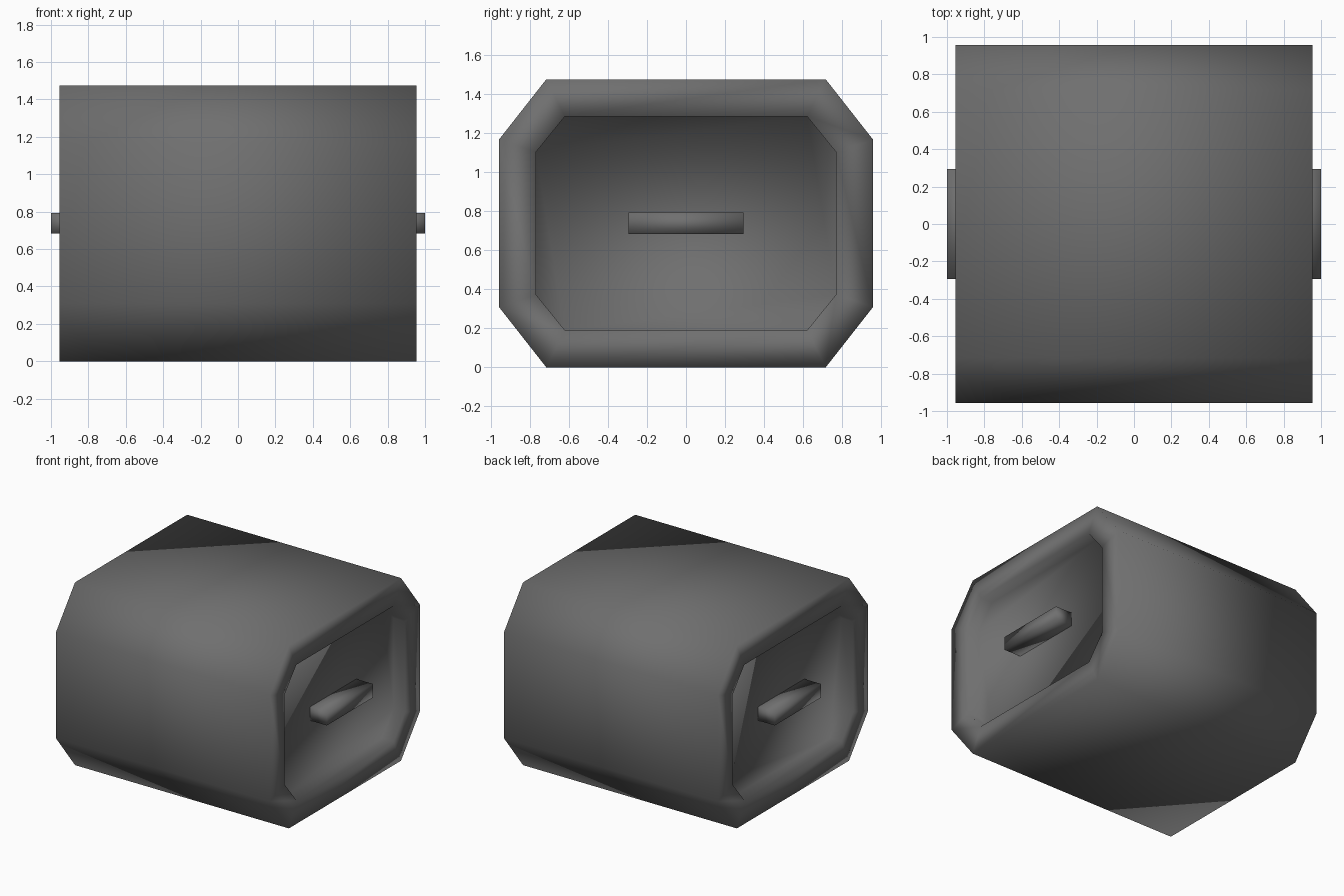
import bpy, bmesh

if "Cube" in bpy.data.objects:
    bpy.data.objects.remove(bpy.data.objects["Cube"])

grey = bpy.data.materials.new("dark_grey")
grey.diffuse_color = (0.16, 0.16, 0.16, 1)
grey.use_nodes = True
grey.node_tree.nodes["Principled BSDF"].inputs["Base Color"].default_value = grey.diffuse_color

ZC = 0.7375   # height of the long axis
END = 0.955   # rim position along x
FLOOR = 0.85  # recess floor position along x


def octagon(bm, x, hy, hz, cy, cz):
    """Ring of eight points with cut corners, facing along x."""
    pts = [(cy, -hz), (hy, -cz), (hy, cz), (cy, hz),
           (-cy, hz), (-hy, cz), (-hy, -cz), (-cy, -hz)]
    return [bm.verts.new((x, y, ZC + z)) for y, z in pts]


def finish(bm, name):
    bmesh.ops.recalc_face_normals(bm, faces=bm.faces)
    mesh = bpy.data.meshes.new(name)
    bm.to_mesh(mesh)
    bm.free()
    mesh.materials.append(grey)
    mesh.shade_smooth()
    ob = bpy.data.objects.new(name, mesh)
    bpy.context.collection.objects.link(ob)
    return ob


# Octagonal body with a recess in each end
OUTER = (0.958, 0.7375, 0.715, 0.428)
INNER = (0.768, 0.5475, 0.62, 0.365)
bm = bmesh.new()
rings = [octagon(bm, -FLOOR, *INNER), octagon(bm, -END, *INNER),
         octagon(bm, -END, *OUTER), octagon(bm, END, *OUTER),
         octagon(bm, END, *INNER), octagon(bm, FLOOR, *INNER)]
for a, b in zip(rings, rings[1:]):
    for i in range(8):
        j = (i + 1) % 8
        bm.faces.new((a[i], a[j], b[j], b[i]))
bm.faces.new(rings[0])
bm.faces.new(rings[-1])
finish(bm, "body")

# Bar handle inside each recess
for side, name in ((1, "right_handle"), (-1, "left_handle")):
    bm = bmesh.new()
    bmesh.ops.create_cube(bm, size=1)
    for v in bm.verts:
        v.co.x = side * (0.925 + v.co.x * 0.15)
        v.co.y *= 0.59
        v.co.z = ZC + v.co.z * 0.11
    finish(bm, name)
